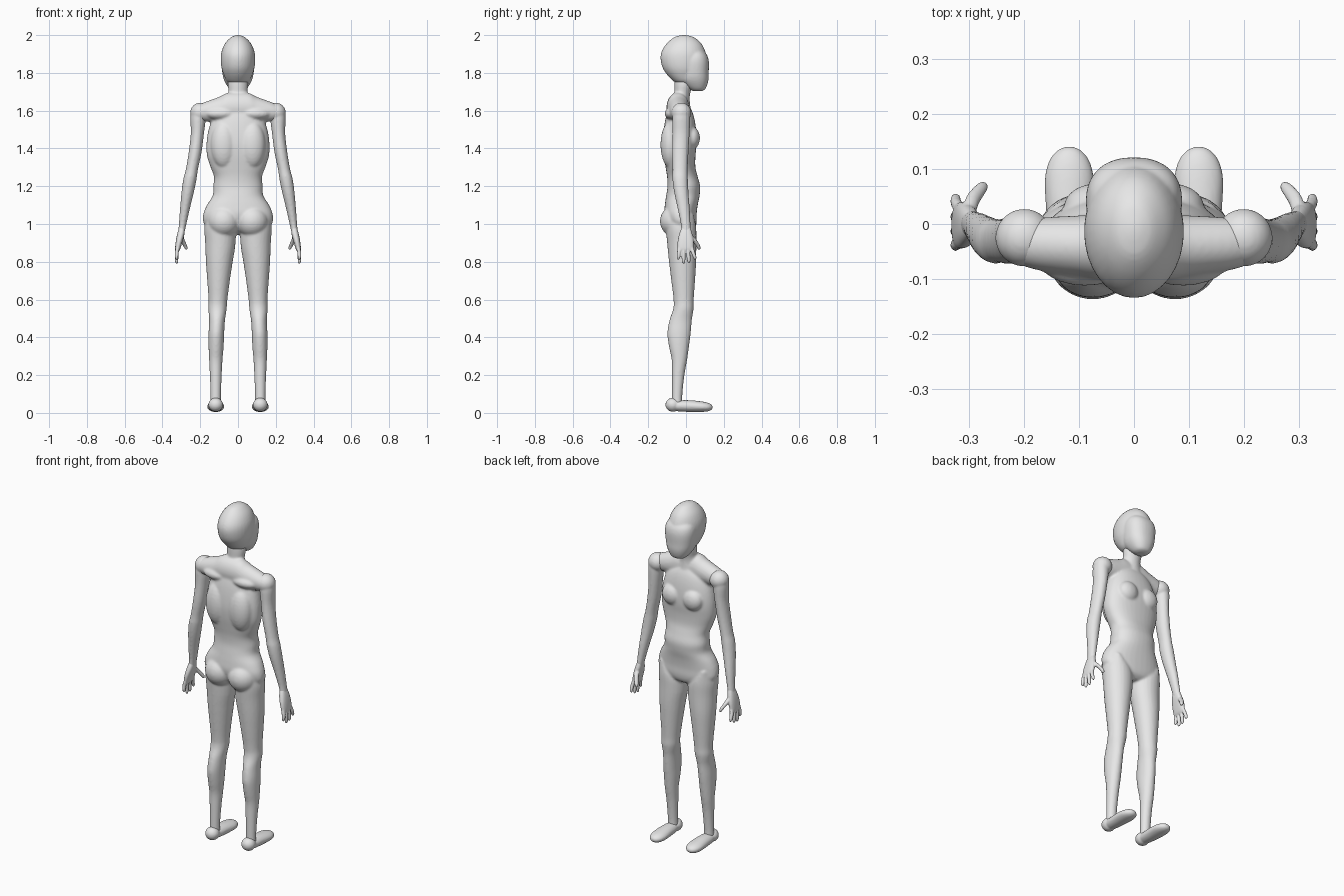
import bpy, bmesh, math
from mathutils import Matrix, Vector

skin = bpy.data.materials.new("plain grey")
skin.diffuse_color = (0.8, 0.8, 0.8, 1)
AXES = {'z': (0, 1, 2), 'y': (0, 2, 1), 'x': (1, 2, 0)}


def spline(rings, steps):
    """Catmull-Rom interpolation of ring parameters."""
    out = []
    for i in range(len(rings) - 1):
        p = [rings[max(0, min(len(rings) - 1, i + k))] for k in (-1, 0, 1, 2)]
        for s in range(steps):
            t = s / steps
            out.append([0.5 * (2 * b + (c - a) * t + (2 * a - 5 * b + 4 * c - d) * t * t
                        + (3 * b - a - 3 * c + d) * t ** 3) for a, b, c, d in zip(*p)])
    return out + [list(rings[-1])]


def loft(bm, rings, axis='z', seg=24, steps=4, power=2.0):
    """Rings are (along, centre_u, centre_v, radius_u, radius_v)."""
    u, v, w = AXES[axis]
    loops = []
    for a, cu, cv, ru, rv in spline(rings, steps):
        loop = []
        for k in range(seg):
            t = 2 * math.pi * k / seg
            c, s = math.cos(t), math.sin(t)
            co = [0, 0, 0]
            co[u] = cu + ru * math.copysign(abs(c) ** (2 / power), c)
            co[v] = cv + rv * math.copysign(abs(s) ** (2 / power), s)
            co[w] = a
            loop.append(bm.verts.new(co))
        loops.append(loop)
    for A, B in zip(loops, loops[1:]):
        for k in range(seg):
            bm.faces.new((A[k], A[(k + 1) % seg], B[(k + 1) % seg], B[k]))
    bm.faces.new(loops[0][::-1])
    bm.faces.new(loops[-1])


def span(rows, x=0.0):
    """Rows (z, half_width, y_back, y_front) to vertical loft rings."""
    return [(z, x, (b + f) / 2, w, (f - b) / 2) for z, w, b, f in rows]


def ball(bm, centre, radii):
    m = Matrix.Translation(centre) @ Matrix.Diagonal((*radii, 1))
    bmesh.ops.create_uvsphere(bm, u_segments=24, v_segments=16, radius=1, matrix=m)


def finish(bm, name, voxel=0.0, smooth=0):
    bmesh.ops.recalc_face_normals(bm, faces=bm.faces[:])
    me = bpy.data.meshes.new(name)
    bm.to_mesh(me)
    bm.free()
    me.materials.append(skin)
    ob = bpy.data.objects.new(name, me)
    bpy.context.collection.objects.link(ob)
    for p in me.polygons:
        p.use_smooth = True
    if voxel:
        r = ob.modifiers.new("fuse", 'REMESH')
        r.mode = 'VOXEL'
        r.voxel_size = voxel
        r.use_smooth_shade = True
        s = ob.modifiers.new("soften", 'SMOOTH')
        s.iterations = smooth
        s.factor = 0.5
    return ob


# Head: skull with a slightly protruding face and jaw
bm = bmesh.new()
loft(bm, span([(2.0, .008, -.02, .0), (1.99, .035, -.06, .04), (1.96, .066, -.098, .078),
               (1.92, .085, -.126, .1), (1.88, .091, -.135, .108), (1.83, .088, -.125, .1),
               (1.79, .076, -.1, .08), (1.755, .058, -.065, .06), (1.74, .03, -.04, .03)]), seg=32)
loft(bm, span([(1.93, .05, .0, .075), (1.90, .078, -.02, .108), (1.86, .088, -.04, .121),
               (1.80, .083, -.04, .12), (1.765, .075, -.035, .119), (1.735, .06, -.01, .112),
               (1.712, .042, .02, .1), (1.703, .022, .04, .08)]), seg=32, power=2.3)
finish(bm, "head", 0.006, 4)

# Body: trunk, neck, shoulder girdle, pelvis and legs fused together
bm = bmesh.new()
loft(bm, span([(1.80, .045, -.06, .045), (1.74, .053, -.062, .036), (1.69, .05, -.062, .022),
               (1.65, .054, -.068, .02), (1.58, .07, -.08, .03)]))
loft(bm, span([(1.63, .06, -.085, .015), (1.59, .115, -.1, .035), (1.54, .143, -.112, .048),
               (1.48, .16, -.12, .055), (1.42, .167, -.123, .056), (1.36, .164, -.118, .05),
               (1.30, .145, -.108, .05), (1.25, .127, -.1, .062), (1.20, .131, -.098, .075),
               (1.15, .134, -.105, .072), (1.10, .165, -.112, .062), (1.05, .184, -.115, .056),
               (1.0, .18, -.1, .055), (.965, .13, -.075, .045), (.945, .05, -.045, .02)]),
     seg=36, power=2.25)
loft(bm, [(x, -.035 - .01 * (1 - abs(x) / .21), z, ry, rz) for x, z, ry, rz in
          [(-.22, 1.59, .035, .035), (-.18, 1.594, .047, .05), (-.1, 1.605, .056, .068),
           (-.05, 1.615, .06, .08), (.05, 1.615, .06, .08), (.1, 1.605, .056, .068),
           (.18, 1.594, .047, .05), (.22, 1.59, .035, .035)]], axis='x')
for s in (-1, 1):
    ball(bm, (s * .075, -.055, 1.015), (.085, .083, .085))      # buttock
    ball(bm, (s * .068, .032, 1.455), (.06, .042, .06))         # breast
    ball(bm, (s * .075, -.08, 1.42), (.07, .055, .125))         # back muscle
    ball(bm, (s * .09, -.065, 1.585), (.085, .048, .035))       # shoulder blade
    legs = [(1.05, .1, .165, -.09, .04), (.98, .02, .178, -.105, .054),
            (.9, .013, .174, -.1, .055), (.8, .028, .17, -.09, .054), (.7, .043, .163, -.078, .048),
            (.6, .056, .156, -.066, .041), (.55, .06, .157, -.068, .04),
            (.49, .069, .153, -.088, .031), (.42, .073, .156, -.099, .025),
            (.35, .076, .156, -.09, .016), (.28, .082, .153, -.076, .006),
            (.2, .086, .149, -.074, -.008), (.1, .09, .146, -.074, -.019), (.04, .09, .146, -.074, -.02)]
    loft(bm, [(z, s * (i + o) / 2, (b + f) / 2, (o - i) / 2, (f - b) / 2)
              for z, i, o, b, f in legs])
finish(bm, "body", 0.0065, 6)

for s, side in ((-1, "left"), (1, "right")):
    # Arm with round shoulder cap
    bm = bmesh.new()
    ball(bm, (s * .2, -.025, 1.59), (.053, .053, .052))
    loft(bm, [(z, s * x, y, r, q) for z, x, y, r, q in
              [(1.62, .208, -.025, .03, .035), (1.57, .211, -.025, .041, .047),
               (1.48, .215, -.026, .035, .045), (1.38, .227, -.03, .034, .043),
               (1.29, .244, -.031, .032, .04), (1.24, .254, -.031, .035, .041),
               (1.17, .266, -.025, .033, .038), (1.08, .281, -.012, .026, .032),
               (1.0, .293, -.002, .02, .026), (.955, .3, .0, .017, .025)]])
    finish(bm, side + "_arm", 0.006, 4)

    # Hand with palm, four fingers and a thumb
    bm = bmesh.new()
    loft(bm, [(z, s * x, y, r, q) for z, x, y, r, q in
              [(.985, .296, .0, .014, .022), (.95, .302, -.001, .019, .034),
               (.91, .311, -.002, .018, .042), (.87, .319, -.003, .014, .041),
               (.855, .321, -.003, .008, .034)]], power=2.5)
    for y0, y1, tip in ((-.034, -.04, .81), (-.013, -.013, .79), (.008, .015, .793), (.028, .047, .81)):
        loft(bm, [(.885, s * .316, y0, .01, .0105),
                  (.85, s * .324, (y0 + y1) / 2, .0105, .0105),
                  (tip + .012, s * .325, y1, .0085, .009),
                  (tip, s * .323, y1, .003, .003)], seg=12)
    loft(bm, [(.945, s * .302, .015, .012, .015), (.915, s * .295, .042, .013, .015),
              (.885, s * .28, .063, .011, .012), (.869, s * .274, .069, .008, .008),
              (.864, s * .273, .07, .003, .003)], seg=12)
    finish(bm, side + "_hand", 0.0035, 3)

    # Foot with rounded heel
    bm = bmesh.new()
    ball(bm, (s * .118, -.07, .043), (.039, .039, .037))
    loft(bm, [(y, s * x, z, rx, rz) for y, x, z, rx, rz in
              [(-.08, .118, .036, .025, .022), (-.04, .118, .037, .036, .029),
               (.02, .118, .036, .042, .031), (.08, .118, .033, .045, .028),
               (.115, .118, .031, .037, .023), (.135, .118, .03, .021, .014),
               (.141, .118, .03, .006, .004)]], axis='y')
    finish(bm, side + "_foot", 0.005, 3)
